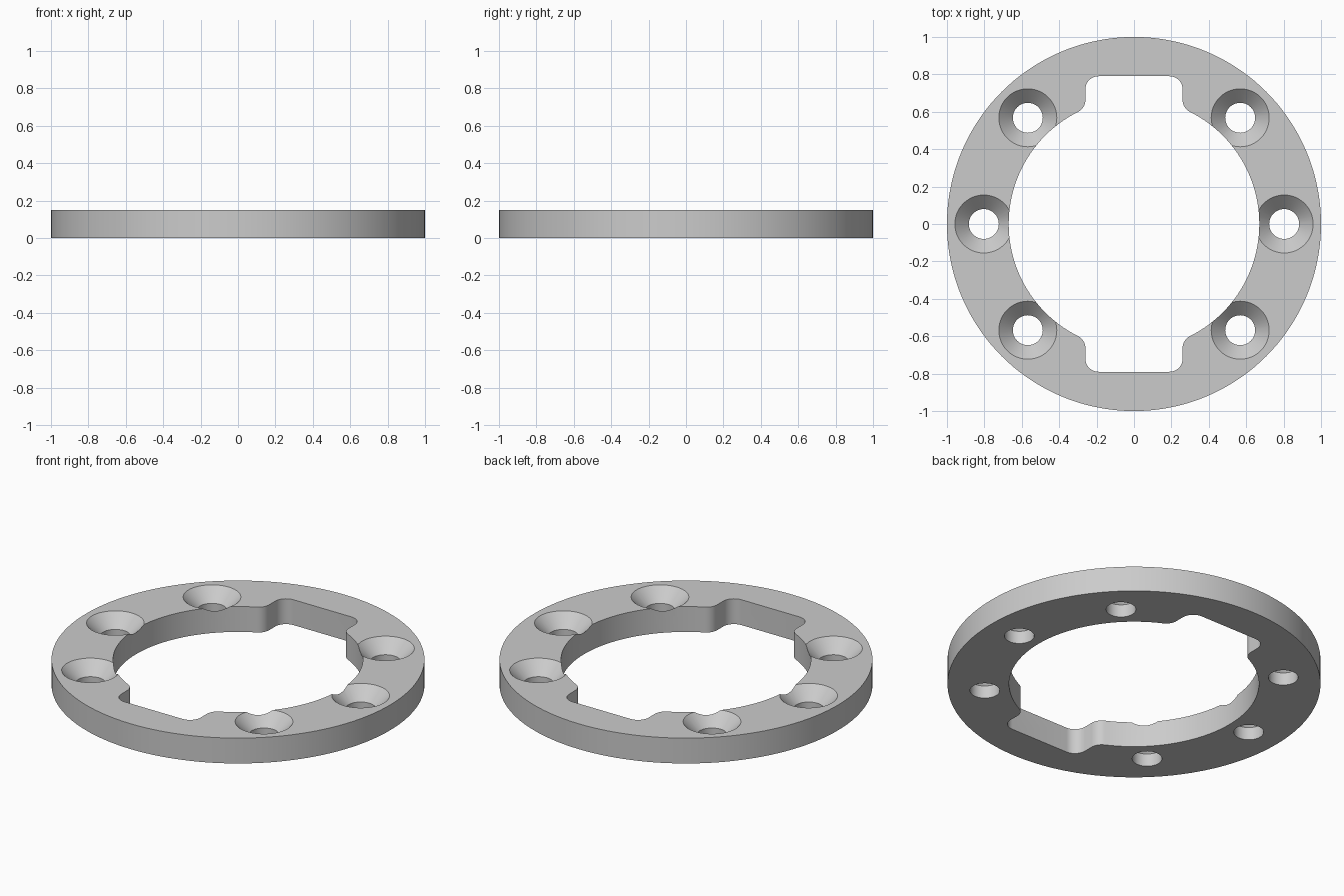
import bpy, bmesh
from math import sin, cos, pi, radians, atan2, degrees
from mathutils import Matrix

HEIGHT, OUTER, BORE = 0.15, 1.0, 0.67
NOTCH_HALF, NOTCH_TOP, FILLET = 0.26, 0.79, 0.07
HOLE, SINK, BOLT_CIRCLE = 0.08, 0.155, 0.803

if "Cube" in bpy.data.objects:
    bpy.data.objects.remove(bpy.data.objects["Cube"])

grey = bpy.data.materials.new("plain grey")
grey.use_nodes = True
colour = (0.6, 0.6, 0.6, 1)
grey.diffuse_color = colour
grey.node_tree.nodes["Principled BSDF"].inputs["Base Color"].default_value = colour


def arc(cx, cy, r, start, end, steps):
    """Points along an arc, angles in degrees."""
    angles = [radians(start + (end - start) * i / steps) for i in range(steps + 1)]
    return [(cx + r * cos(a), cy + r * sin(a)) for a in angles]


def add_object(name, bm):
    bmesh.ops.recalc_face_normals(bm, faces=bm.faces)
    mesh = bpy.data.meshes.new(name)
    bm.to_mesh(mesh)
    bm.free()
    mesh.materials.append(grey)
    obj = bpy.data.objects.new(name, mesh)
    bpy.context.collection.objects.link(obj)
    return obj


def prism(name, points, bottom, top):
    bm = bmesh.new()
    face = bm.faces.new([bm.verts.new((x, y, bottom)) for x, y in points])
    side = bmesh.ops.extrude_face_region(bm, geom=[face])["geom"]
    verts = [v for v in side if isinstance(v, bmesh.types.BMVert)]
    bmesh.ops.translate(bm, verts=verts, vec=(0, 0, top - bottom))
    return add_object(name, bm)


def cut(target, cutter):
    mod = target.modifiers.new("cut", "BOOLEAN")
    mod.operation = "DIFFERENCE"
    mod.solver = "EXACT"
    mod.object = cutter
    bpy.context.view_layer.objects.active = target
    bpy.ops.object.modifier_apply(modifier=mod.name)
    bpy.data.objects.remove(cutter)


# Round plate
ring = prism("mounting_ring", arc(0, 0, OUTER, 0, 360, 144)[:-1], 0, HEIGHT)

# Bore with two filleted notches: one quarter outline, mirrored twice
lip_x = NOTCH_HALF + FILLET
lip_y = ((BORE + FILLET) ** 2 - lip_x ** 2) ** 0.5
lip_angle = degrees(atan2(lip_y, lip_x))
corner = (NOTCH_HALF - FILLET, NOTCH_TOP - FILLET)
quarter = arc(0, 0, BORE, 0, lip_angle, 24)
quarter += arc(lip_x, lip_y, FILLET, lip_angle + 180, 180, 10)[1:]
quarter += arc(*corner, FILLET, 0, 90, 10)
half = quarter + [(-x, y) for x, y in reversed(quarter)]
opening = half + [(x, -y) for x, y in reversed(half[1:-1])]
cut(ring, prism("opening_cutter", opening, -0.1, HEIGHT + 0.1))

# Six countersunk screw holes, turned from one profile
profile = [(HOLE, -0.05), (HOLE, HEIGHT - SINK + HOLE),
           (SINK, HEIGHT), (SINK + 0.02, HEIGHT + 0.02)]
SIDES = 48
for angle in (0, 45, 135, 180, 225, 315):
    bm = bmesh.new()
    loops = [[bm.verts.new((x, y, z)) for x, y in arc(0, 0, r, 0, 360, SIDES)[:-1]]
             for r, z in profile]
    for low, high in zip(loops, loops[1:]):
        for i in range(SIDES):
            j = (i + 1) % SIDES
            bm.faces.new((low[i], low[j], high[j], high[i]))
    bm.faces.new(loops[0])
    bm.faces.new(loops[-1])
    place = Matrix.Rotation(radians(angle), 4, "Z") @ Matrix.Translation((BOLT_CIRCLE, 0, 0))
    bm.transform(place)
    cut(ring, add_object("screw_hole_cutter", bm))

# Smooth round walls, sharp rims
bpy.ops.object.select_all(action="DESELECT")
ring.select_set(True)
bpy.context.view_layer.objects.active = ring
bpy.ops.object.shade_smooth_by_angle(angle=radians(25))
